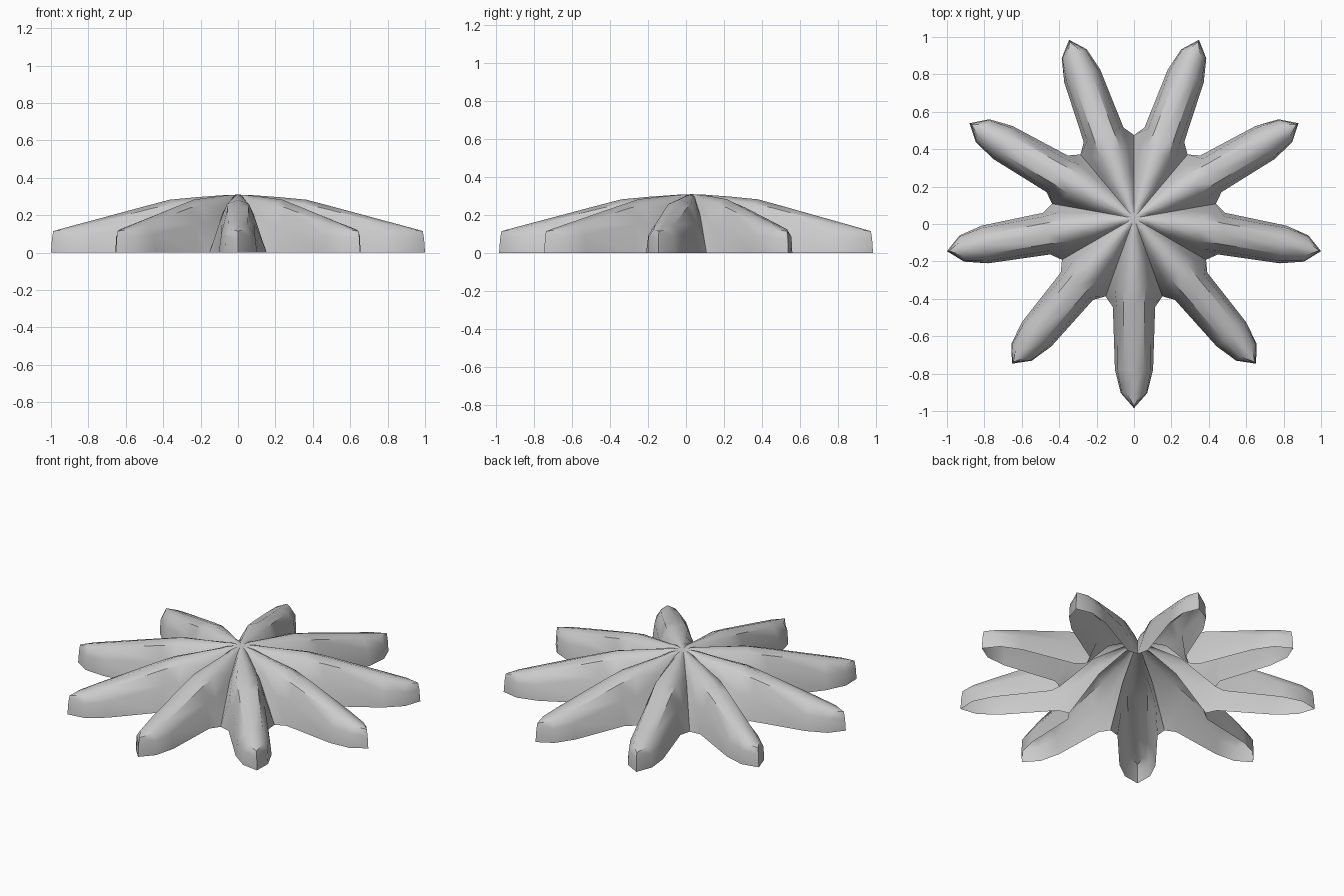
import bpy, bmesh, math

if "Cube" in bpy.data.objects:
    bpy.data.objects.remove(bpy.data.objects["Cube"])

ARMS = 9
CENTRE_Y = 0.031

# Half of one arm: rows from tip to hub, each (along, sideways, z) from ridge to rim / valley
ROWS = [
    [(1.003, 0, .115), (1.003, 0, .115), (1.01, 0, .075), (1.0154, 0, 0)],
    [(.935, 0, .134), (.935, .040, .124), (.935, .066, .085), (.935, .071, 0)],
    [(.81, 0, .167), (.81, .052, .152), (.81, .090, .095), (.81, .102, 0)],
    [(.475, 0, .256), (.475, .056, .237), (.475, .092, .15), (.475, .113, 0)],
    [(.37, 0, .283), (.37, .060, .258), (.385, .102, .15), (.418, .152, 0)],
    [(.22, 0, .297), (.225, .040, .278), (.23, .068, .24), (.235, .0855, .20)],
    [(.08, 0, .307), (.08, .010, .306), (.08, .020, .302), (.0752, .0274, .296)],
    [(0, 0, .31)] * 4,
]

bm = bmesh.new()
cache = {}


def vert(p, angle, side):
    """Rotate a half-arm point into place, sharing coincident vertices."""
    u, v, z = p[0], p[1] * side, p[2]
    x = u * math.cos(angle) - v * math.sin(angle)
    y = u * math.sin(angle) + v * math.cos(angle) + CENTRE_Y
    key = (round(x, 3) + 0.0, round(y, 3) + 0.0, round(z, 3))
    if key not in cache:
        cache[key] = bm.verts.new((x, y, z))
    return cache[key]


# Open shell: every arm mirrored about its ridge
for k in range(ARMS):
    angle = math.radians(-90 + k * 360 / ARMS)
    for side in (1, -1):
        for a, b in zip(ROWS, ROWS[1:]):
            for c in range(3):
                quad = [vert(p, angle, side) for p in (a[c], a[c + 1], b[c + 1], b[c])]
                quad = list(dict.fromkeys(quad))
                if len(quad) > 2:
                    bm.faces.new(quad if side == 1 else quad[::-1])

bmesh.ops.remove_doubles(bm, verts=bm.verts, dist=0.002)
bmesh.ops.recalc_face_normals(bm, faces=bm.faces)
if sum(f.normal.z * f.calc_area() for f in bm.faces) < 0:
    bmesh.ops.reverse_faces(bm, faces=bm.faces)

mesh = bpy.data.meshes.new("star_shell")
bm.to_mesh(mesh)
bm.free()
star = bpy.data.objects.new("star_shell", mesh)
bpy.context.collection.objects.link(star)
bpy.context.view_layer.objects.active = star
star.select_set(True)
bpy.ops.object.shade_smooth_by_angle(angle=math.radians(45))
